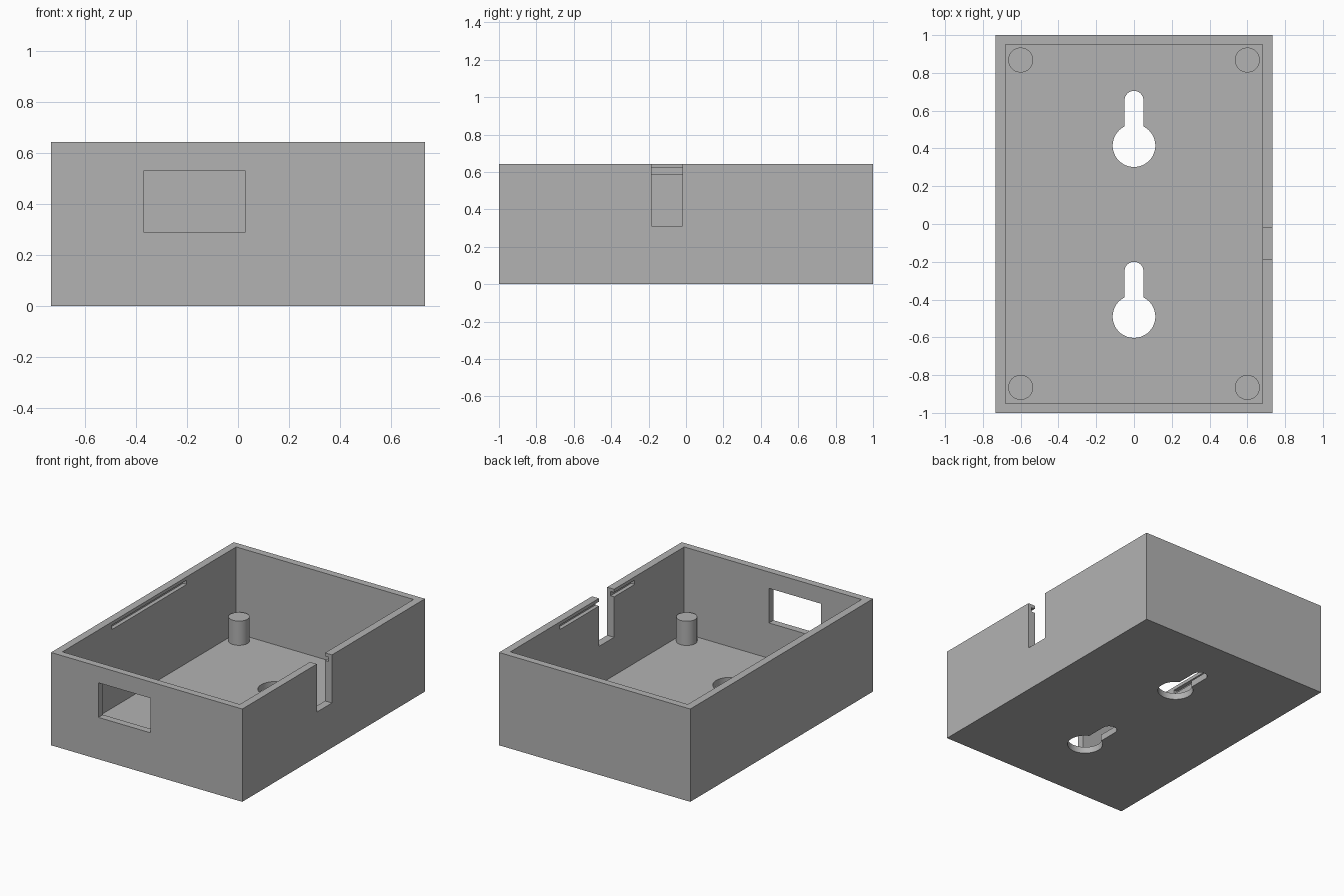
import bpy
import bmesh
from math import cos, sin, pi, asin
from mathutils import Matrix, Vector

cube = bpy.data.objects.get("Cube")
if cube:
    bpy.data.objects.remove(cube, do_unlink=True)

# Overall dimensions
HX, HY, H = 0.733, 1.0, 0.643
IX, IY, FLOOR = 0.68, 0.951, 0.045

grey = bpy.data.materials.new("grey plastic")
grey.use_nodes = True
GREY = (0.45, 0.45, 0.45, 1)
grey.diffuse_color = GREY
grey.node_tree.nodes["Principled BSDF"].inputs["Base Color"].default_value = GREY


def finish(name, bm):
    bmesh.ops.recalc_face_normals(bm, faces=bm.faces)
    mesh = bpy.data.meshes.new(name)
    bm.to_mesh(mesh)
    bm.free()
    mesh.materials.append(grey)
    obj = bpy.data.objects.new(name, mesh)
    bpy.context.collection.objects.link(obj)
    return obj


def box(name, lo, hi):
    lo, hi = Vector(lo), Vector(hi)
    bm = bmesh.new()
    bmesh.ops.create_cube(bm, size=1, matrix=Matrix.Translation((lo + hi) / 2)
                          @ Matrix.Diagonal((*(hi - lo), 1)))
    return finish(name, bm)


def keyhole(name, y, r=0.113, w=0.05, reach=0.24):
    # Round screw head opening joined to a narrow slot with a rounded end
    a = asin(w / r)
    start, sweep = pi / 2 + a, 2 * pi - 2 * a
    pts = [(r * cos(start + sweep * i / 40), y + r * sin(start + sweep * i / 40))
           for i in range(41)]
    pts += [(w * cos(pi * i / 16), y + reach + w * sin(pi * i / 16)) for i in range(17)]
    bm = bmesh.new()
    face = bm.faces.new([bm.verts.new((px, py, -0.1)) for px, py in pts])
    extruded = bmesh.ops.extrude_face_region(bm, geom=[face])
    bmesh.ops.translate(bm, vec=(0, 0, 0.25),
                        verts=[v for v in extruded["geom"] if isinstance(v, bmesh.types.BMVert)])
    return finish(name, bm)


def cut(target, cutter):
    mod = target.modifiers.new("cut", "BOOLEAN")
    mod.operation, mod.solver, mod.object = "DIFFERENCE", "EXACT", cutter
    bpy.context.view_layer.objects.active = target
    bpy.ops.object.modifier_apply(modifier=mod.name)
    bpy.data.objects.remove(cutter, do_unlink=True)


# Open enclosure
case = box("enclosure", (-HX, -HY, 0), (HX, HY, H))
cut(case, box("cavity", (-IX, -IY, FLOOR), (IX, IY, 1)))

# Lid snap grooves inside both long walls
for side in (-1, 1):
    xs = sorted((side * (IX - 0.05), side * (IX + 0.027)))
    cut(case, box("groove", (xs[0], -0.41, 0.59), (xs[1], 0.41, 0.62)))

# Front connector window and side cable slot
cut(case, box("window", (-0.37, -1.1, 0.29), (0.03, -0.9, 0.53)))
cut(case, box("cable_slot", (0.6, -0.184, 0.31), (0.8, -0.018, 0.8)))

# Wall mounting keyholes
for y in (0.415, -0.49):
    cut(case, keyhole("keyhole", y))

# Corner support posts
for x, sx in ((-0.6, "right"), (0.6, "left")):
    for y, sy in ((-0.865, "front"), (0.868, "back")):
        bm = bmesh.new()
        bmesh.ops.create_cone(bm, cap_ends=True, segments=40, radius1=0.066, radius2=0.066,
                              depth=0.19, matrix=Matrix.Translation((x, y, 0.118)))
        finish(f"{sy}_{sx}_post", bm)

# Smooth round walls, keep edges sharp
for obj in bpy.context.collection.objects:
    if obj.type == "MESH":
        bpy.ops.object.select_all(action="DESELECT")
        obj.select_set(True)
        bpy.context.view_layer.objects.active = obj
        bpy.ops.object.shade_smooth_by_angle(angle=0.5)
